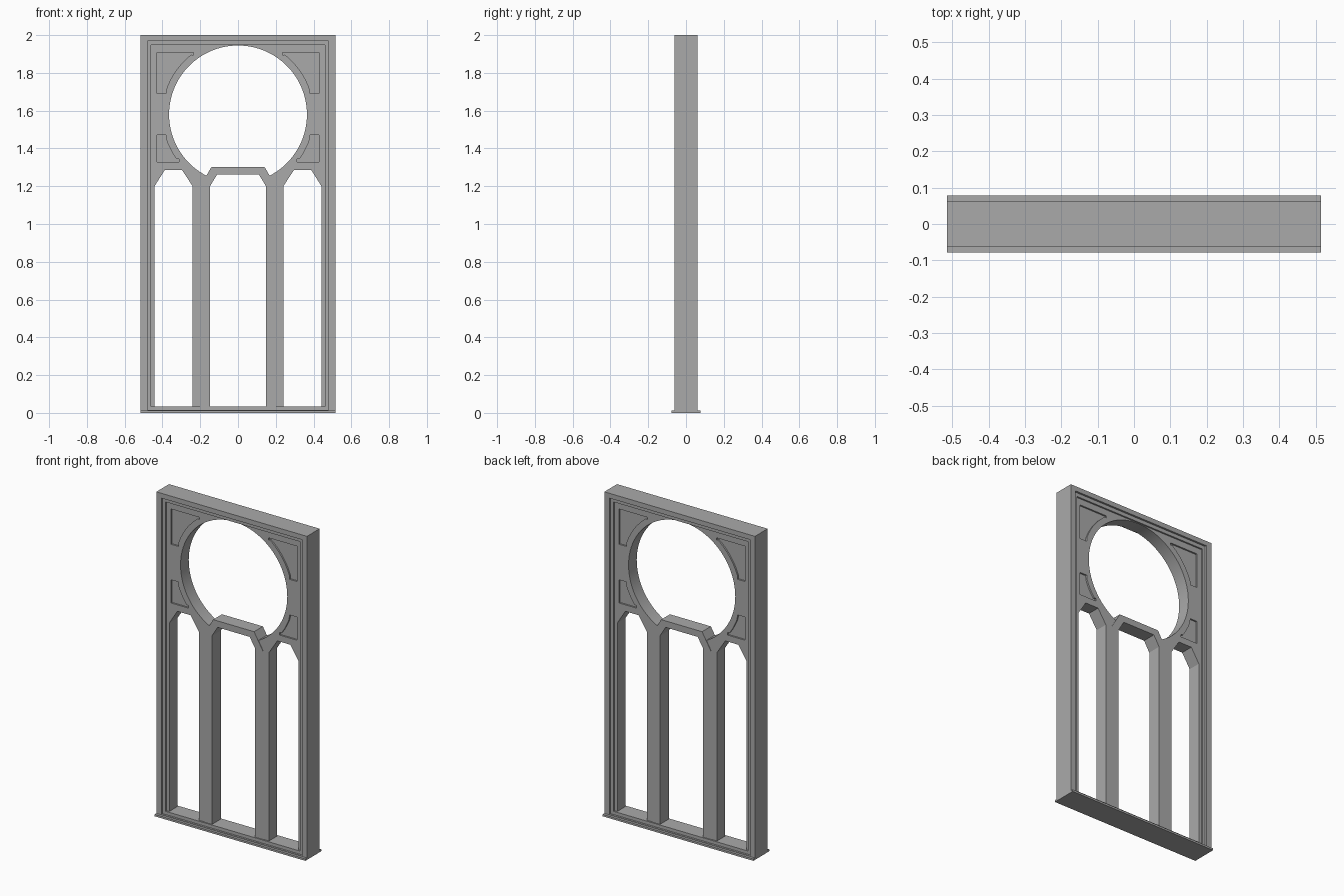
import bpy
import math

cube = bpy.data.objects.get("Cube")
if cube:
    bpy.data.objects.remove(cube, do_unlink=True)

stone = bpy.data.materials.new("grey stone")
stone.use_nodes = True
grey = (0.4, 0.4, 0.4, 1)
stone.diffuse_color = grey
stone.node_tree.nodes["Principled BSDF"].inputs["Base Color"].default_value = grey

CENTRE_Z = 1.58


def slab(name, outlines, half_depth):
    """Upright slab from closed x-z outlines; outlines inside the first are holes."""
    curve = bpy.data.curves.new(name, "CURVE")
    curve.dimensions = "2D"
    curve.fill_mode = "BOTH"
    curve.extrude = half_depth
    for points in outlines:
        spline = curve.splines.new("POLY")
        spline.points.add(len(points) - 1)
        for p, (x, z) in zip(spline.points, points):
            p.co = (x, z, 0, 1)
        spline.use_cyclic_u = True
    obj = bpy.data.objects.new(name, curve)
    bpy.context.collection.objects.link(obj)
    obj.rotation_euler.x = math.pi / 2
    bpy.ops.object.select_all(action="DESELECT")
    obj.select_set(True)
    bpy.context.view_layer.objects.active = obj
    bpy.ops.object.convert(target="MESH")
    obj = bpy.context.object
    bpy.ops.object.transform_apply(location=False, rotation=True, scale=False)
    obj.data.materials.clear()
    obj.data.materials.append(stone)
    bpy.ops.object.shade_smooth_by_angle(angle=math.radians(30))
    return obj


def rect(half_width, bottom, top):
    return [(-half_width, bottom), (half_width, bottom), (half_width, top), (-half_width, top)]


def arc(radius, start, end, steps):
    """Points of an arc about the round window, angles in degrees."""
    angles = [math.radians(start + (end - start) * i / steps) for i in range(steps + 1)]
    return [(radius * math.cos(a), CENTRE_Z + radius * math.sin(a)) for a in angles]


def both_sides(half):
    """Mirror an open half outline (x > 0) into a symmetric closed one."""
    return half + [(-x, z) for x, z in reversed(half)]


def flip(points):
    return [(-x, z) for x, z in points]


# Stepped outer frame
lip, step, panel = rect(0.515, 0, 2), rect(0.48, 0.015, 1.97), rect(0.46, 0.035, 1.947)
slab("outer_frame", [lip, step], 0.062)
slab("inner_frame_step", [step, panel], 0.05)

# Sill plate
bpy.ops.mesh.primitive_cube_add(size=1, location=(0, 0, 0.006))
sill = bpy.context.object
sill.name = "sill"
sill.scale = (1.03, 0.156, 0.012)
sill.data.materials.append(stone)

# Side lights with clipped top corners
side_light = [(0.24, 0.035), (0.442, 0.035), (0.442, 1.2), (0.387, 1.287),
              (0.297, 1.287), (0.24, 1.2)]

# Round window running into the middle light
keyhole = [(0.17, 0.035), (0.17, 1.2)] + arc(0.365, -64, 244, 72) + [(-0.17, 1.2), (-0.17, 0.035)]

# Corner recesses that follow the round window
upper_recess = [(0.43, 1.69), (0.43, 1.908), (0.235, 1.908), (0.235, 1.893)]
upper_recess += arc(0.402, 52, 19, 12) + [(0.38, 1.69)]
lower_recess = [(0.43, 1.327), (0.43, 1.47), (0.38, 1.47)]
lower_recess += arc(0.402, -20, -36, 8) + [(0.312, 1.343), (0.312, 1.327)]
recesses = [upper_recess, flip(upper_recess), lower_recess, flip(lower_recess)]

# Tracery outline drawn round the openings, which are open at the foot
foot = 0.035
half = [(0.17, foot), (0.24, foot)] + side_light[:0:-1] + [(0.442, foot), (0.46, foot), (0.46, 1.947)]
outline = half + flip(half)[::-1]
outline += keyhole[::-1][1:-1]
slab("tracery_panel", [outline] + recesses, 0.04)
for i, recess in enumerate(recesses):
    slab(f"corner_recess_{i + 1}", [recess], 0.03)

# Middle arch with its two mullions
outer = [(0.2, foot), (0.2, 1.2), (0.14, 1.303)]
inner = [(0.11, 1.263), (0.148, 1.2), (0.148, foot)]
arch = outer + flip(outer)[::-1] + flip(inner)[::-1] + inner
slab("middle_arch", [arch], 0.043)
